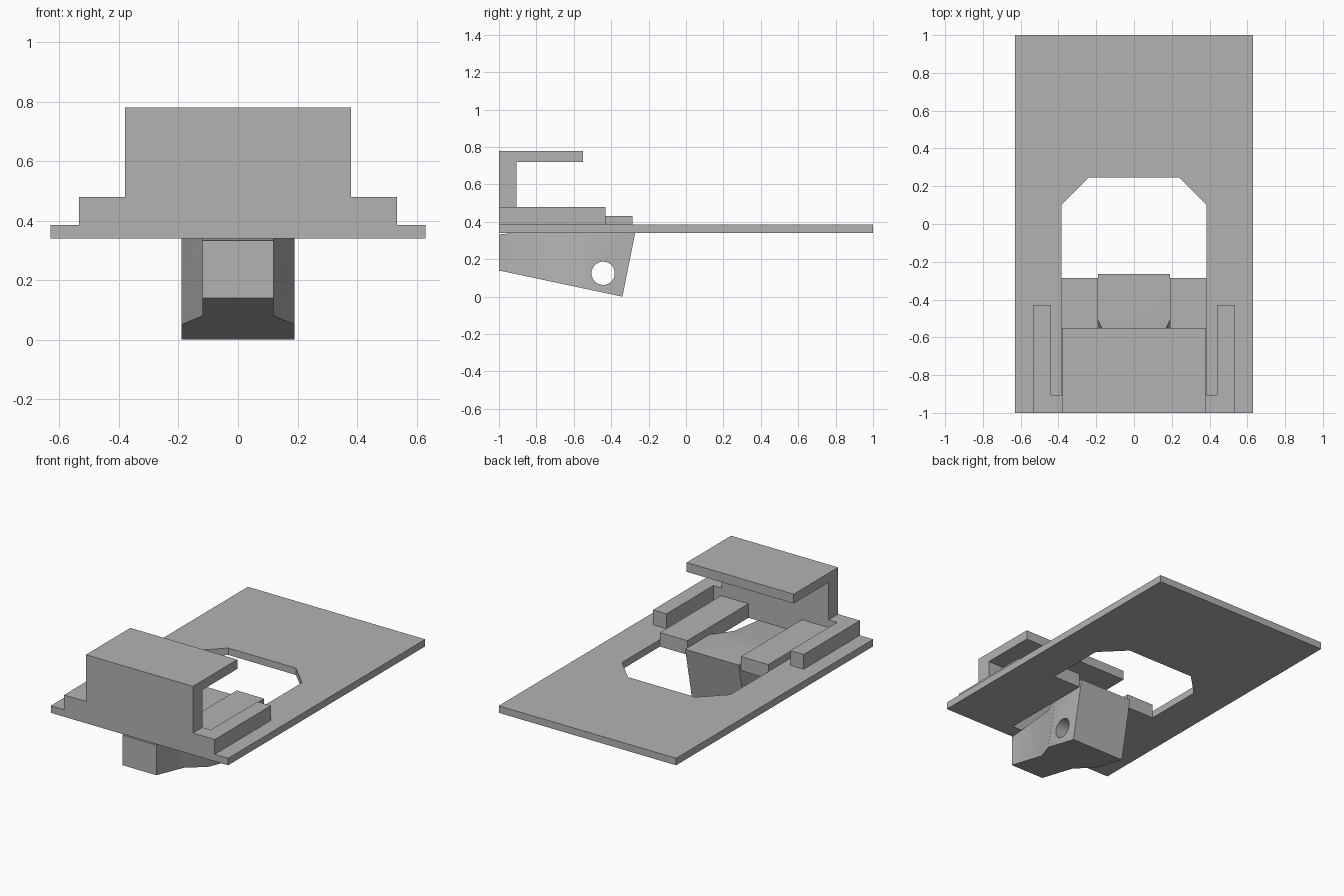
import bpy
import bmesh
import math
from mathutils import Matrix, Vector

if "Cube" in bpy.data.objects:
    bpy.data.objects.remove(bpy.data.objects["Cube"])

grey = bpy.data.materials.new("plain grey")
grey.use_nodes = True
grey.diffuse_color = (0.45, 0.45, 0.45, 1)
grey.node_tree.nodes["Principled BSDF"].inputs["Base Color"].default_value = grey.diffuse_color


def add_object(name, bm):
    bmesh.ops.recalc_face_normals(bm, faces=bm.faces)
    mesh = bpy.data.meshes.new(name)
    bm.to_mesh(mesh)
    bm.free()
    mesh.materials.append(grey)
    obj = bpy.data.objects.new(name, mesh)
    bpy.context.collection.objects.link(obj)
    return obj


def prism(outline, z0, z1):
    """Solid from a plan outline between two heights."""
    bm = bmesh.new()
    face = bm.faces.new([bm.verts.new((x, y, z0)) for x, y in outline])
    new = bmesh.ops.extrude_face_region(bm, geom=[face])["geom"]
    top = [v for v in new if isinstance(v, bmesh.types.BMVert)]
    bmesh.ops.translate(bm, verts=top, vec=(0, 0, z1 - z0))
    return bm


def mirrored(half):
    """Close a right-hand half outline symmetrically about x = 0."""
    return half + [(-x, y) for x, y in reversed(half)]


def box(name, x0, x1, y0, y1, z0, z1):
    return add_object(name, prism([(x0, y0), (x1, y0), (x1, y1), (x0, y1)], z0, z1))


def cut(target, cutter):
    cutter.hide_render = True
    mod = target.modifiers.new("cut", "BOOLEAN")
    mod.operation = "DIFFERENCE"
    mod.solver = "EXACT"
    mod.object = cutter
    bpy.context.view_layer.objects.active = target
    bpy.ops.object.modifier_apply(modifier=mod.name)
    bpy.data.objects.remove(cutter)


# Base plate with the chamfered window and the slot around the lever
plate = box("base_plate", -0.63, 0.63, -1, 1, 0.34, 0.385)
window = mirrored([(0.19, -0.905), (0.19, -0.285), (0.385, -0.285), (0.385, 0.1), (0.24, 0.245)])
cut(plate, add_object("window_cutter", prism(window, 0.2, 0.5)))

# Front wall and overhanging hood
box("wall_base", -0.535, 0.535, -1, -0.905, 0.385, 0.48)
box("front_wall", -0.38, 0.38, -1, -0.905, 0.48, 0.72)
box("hood", -0.38, 0.38, -1, -0.55, 0.72, 0.78)

# Guide rails and inner pads on both sides
for side, s in (("left", 1), ("right", -1)):
    box(side + "_rail", s * 0.44, s * 0.535, -0.905, -0.43, 0.385, 0.48)
    box(side + "_pad", s * 0.19, s * 0.385, -0.905, -0.285, 0.385, 0.43)

# Tilted lever: flared plan, leaning back, trimmed by planes
bm = prism(mirrored([(0.12, -1.3), (0.12, -0.733), (0.19, -0.586), (0.19, -0.34)]), -0.3, 0.6)
for v in bm.verts:
    v.co.y += 0.2 * v.co.z
trims = [
    ((0, -0.34, 0), (0, -0.14, -0.66)),     # sloping underside
    ((0, -1, 0), (0, -1, 0)),               # front end
    ((0, 0, 0.383), (0, 0, 1)),             # top
    ((0, -0.52, 0.383), (0, -0.1, 0.95)),   # lowered arm
]
for point, normal in trims:
    bmesh.ops.bisect_plane(bm, geom=bm.verts[:] + bm.edges[:] + bm.faces[:],
                           plane_co=point, plane_no=Vector(normal).normalized(), clear_outer=True)
    bmesh.ops.holes_fill(bm, edges=[e for e in bm.edges if e.is_boundary])
lever = add_object("lever", bm)

# Pin hole through the lever
bm = bmesh.new()
bmesh.ops.create_cone(bm, cap_ends=True, segments=48, radius1=0.062, radius2=0.062, depth=1,
                      matrix=Matrix.Translation((0, -0.443, 0.125)) @ Matrix.Rotation(math.pi / 2, 4, "Y"))
cut(lever, add_object("pin_cutter", bm))
bpy.ops.object.select_all(action="DESELECT")
lever.select_set(True)
bpy.context.view_layer.objects.active = lever
bpy.ops.object.shade_smooth_by_angle(angle=math.radians(30))
